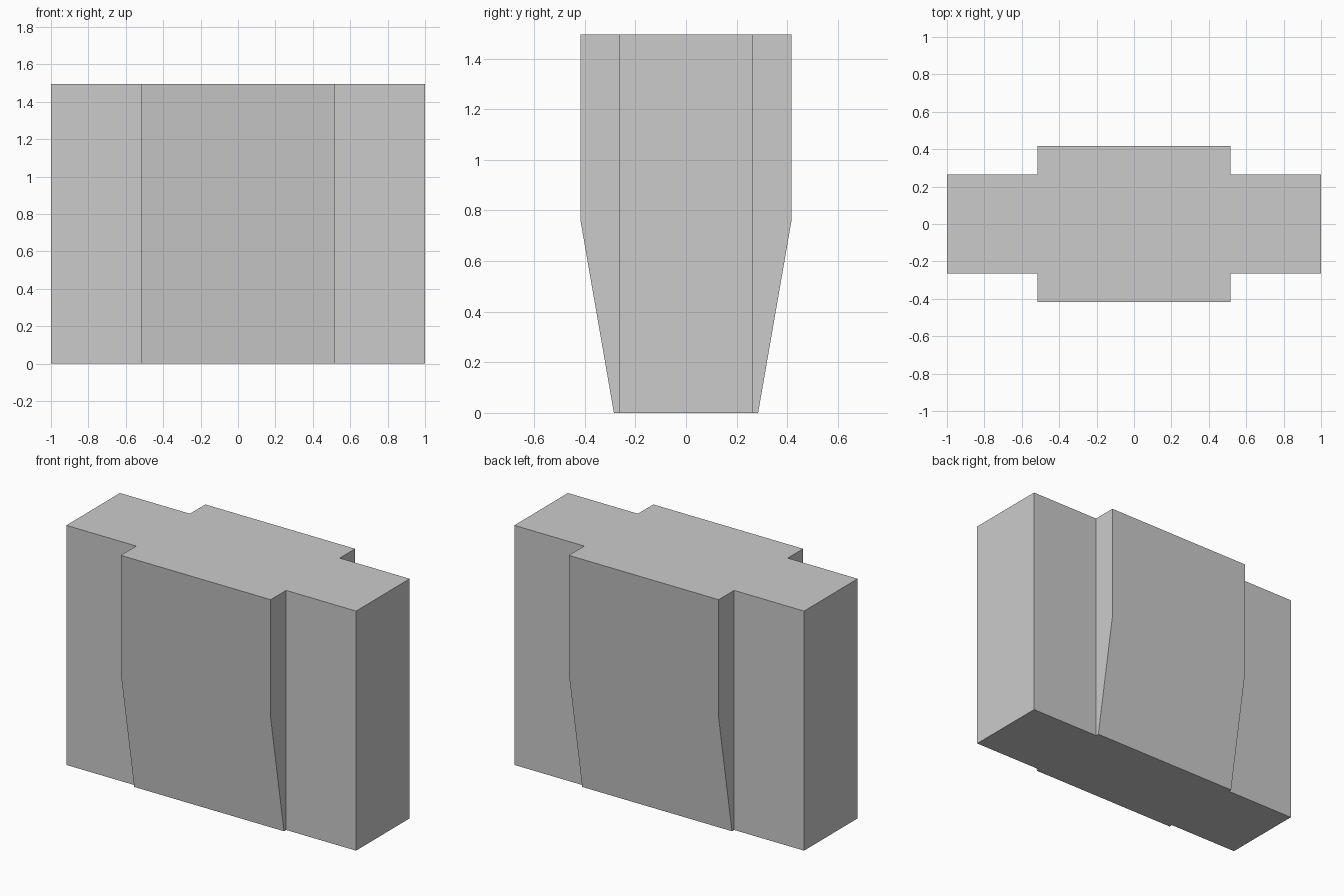
import bpy
import bmesh
from math import radians

cube = bpy.data.objects.get("Cube")
if cube:
    bpy.data.objects.remove(cube, do_unlink=True)

HEIGHT, BEND_Z = 1.495, 0.755
HALF_LENGTH, WING_DEPTH = 1.0, 0.264
CORE_WIDTH, CORE_DEPTH, FOOT_DEPTH = 0.517, 0.416, 0.285

# Plain grey material
grey = bpy.data.materials.new("plain grey")
grey.use_nodes = True
colour = (0.6, 0.6, 0.6, 1)
grey.diffuse_color = colour
grey.node_tree.nodes["Principled BSDF"].inputs["Base Color"].default_value = colour

# Cross-shaped plan: one quarter corner, turned into all four
quarter = [(HALF_LENGTH, WING_DEPTH), (CORE_WIDTH, WING_DEPTH), (CORE_WIDTH, CORE_DEPTH)]
half = quarter + [(-x, y) for x, y in reversed(quarter)]
plan = half + [(-x, -y) for x, y in half]

# Extrude the plan upwards
bm = bmesh.new()
base = bm.faces.new([bm.verts.new((x, y, 0)) for x, y in plan])
top = bmesh.ops.extrude_face_region(bm, geom=[base], use_keep_orig=True)["geom"]
bmesh.ops.translate(bm, vec=(0, 0, HEIGHT),
                    verts=[v for v in top if isinstance(v, bmesh.types.BMVert)])

# Cut at the bend and taper the thick core towards its foot
bmesh.ops.bisect_plane(bm, geom=bm.verts[:] + bm.edges[:] + bm.faces[:],
                       plane_co=(0, 0, BEND_Z), plane_no=(0, 0, 1))
for v in bm.verts:
    if v.co.z < 0.01 and abs(v.co.y) > WING_DEPTH + 0.01:
        v.co.y = FOOT_DEPTH if v.co.y > 0 else -FOOT_DEPTH

# Merge flat neighbours back together
bmesh.ops.dissolve_limit(bm, angle_limit=radians(1), verts=bm.verts[:], edges=bm.edges[:])
bmesh.ops.recalc_face_normals(bm, faces=bm.faces[:])

mesh = bpy.data.meshes.new("tapered_block")
bm.to_mesh(mesh)
bm.free()
mesh.materials.append(grey)
block = bpy.data.objects.new("tapered_block", mesh)
bpy.context.collection.objects.link(block)

# Smooth the gentle bend, keep the corners sharp
bpy.ops.object.select_all(action="DESELECT")
block.select_set(True)
bpy.context.view_layer.objects.active = block
bpy.ops.object.shade_smooth_by_angle(angle=radians(30))
